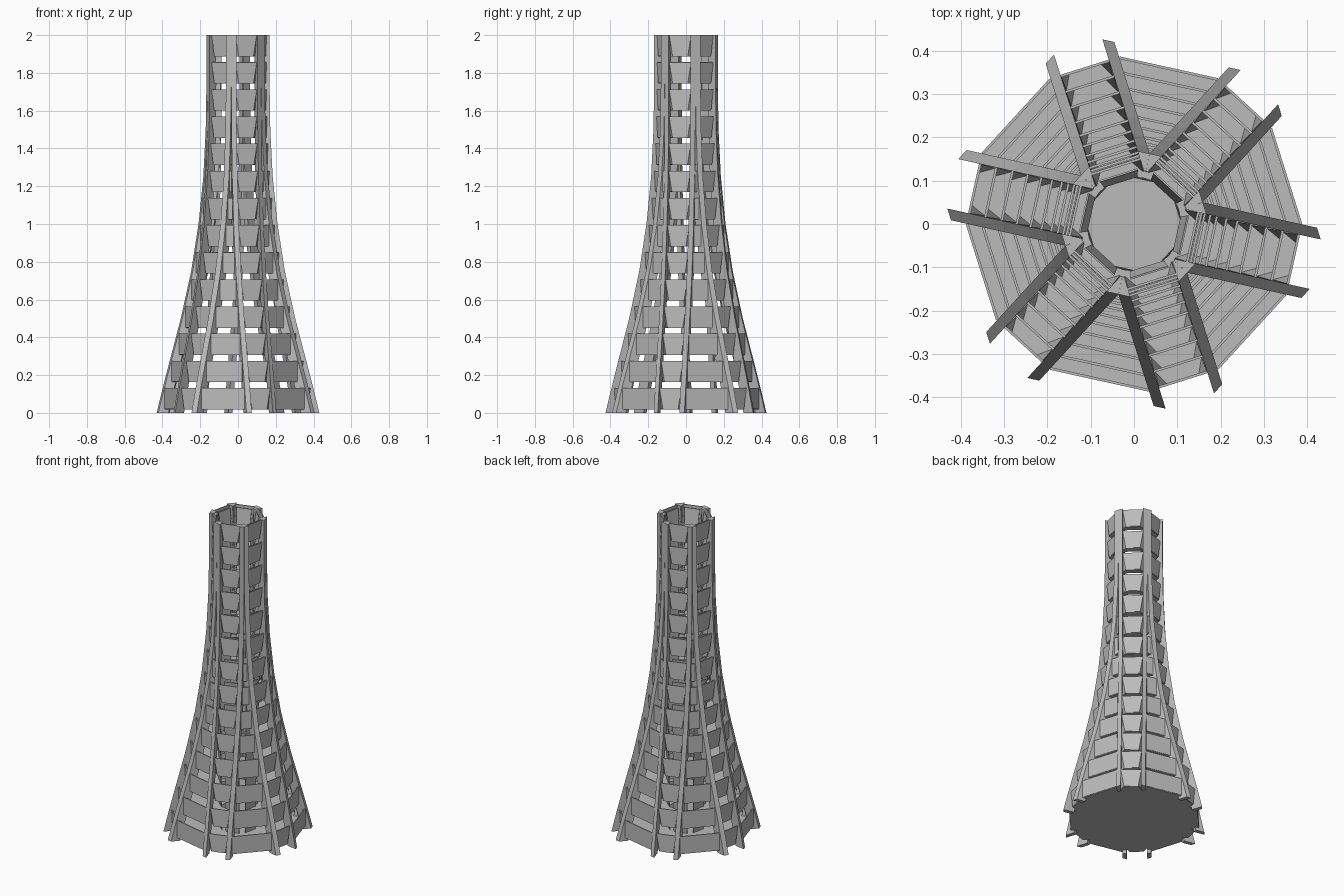
import bpy, bmesh
from math import radians, cos, sin, tan, hypot

cube = bpy.data.objects.get("Cube")
if cube:
    bpy.data.objects.remove(cube, do_unlink=True)

grey = bpy.data.materials.new("concrete grey")
grey.use_nodes = True
grey.diffuse_color = (0.5, 0.5, 0.5, 1)
grey.node_tree.nodes["Principled BSDF"].inputs["Base Color"].default_value = (0.5, 0.5, 0.5, 1)

SIDES, START = 6, 47.5
T_IN, T_OUT, T_LOW = 0.0585, 0.083, 0.04   # rib faces and narrow panel bottom
ROWS, PITCH, PANEL = 14, 0.1437, 0.11
HOLE = 0.108
PROFILE = [(0, .414), (.125, .383), (.25, .35), (.5, .283), (.75, .227), (1, .187),
           (1.25, .161), (1.5, .148), (1.75, .144), (2, .144)]


def reach(z):
    """Distance of the rib's outer edge from the axis at height z."""
    for (z0, s0), (z1, s1) in zip(PROFILE, PROFILE[1:]):
        if z <= z1:
            return s0 + (s1 - s0) * (z - z0) / (z1 - z0)
    return PROFILE[-1][1]


def place(side, s, t, z):
    """Point in the frame of one bay: s outwards, t sideways."""
    a = radians(START + side * 360 / SIDES)
    return (s * cos(a) - t * sin(a), s * sin(a) + t * cos(a), z)


def finish(bm, name, thickness=0):
    bmesh.ops.remove_doubles(bm, verts=bm.verts, dist=1e-5)
    bmesh.ops.recalc_face_normals(bm, faces=bm.faces)
    mesh = bpy.data.meshes.new(name)
    bm.to_mesh(mesh)
    bm.free()
    mesh.materials.append(grey)
    obj = bpy.data.objects.new(name, mesh)
    bpy.context.collection.objects.link(obj)
    if thickness:
        mod = obj.modifiers.new("Thickness", "SOLIDIFY")
        mod.thickness = thickness
        mod.offset = 0


def add_face(bm, points):
    return bm.faces.new([bm.verts.new(p) for p in points])


# Curved ribs, two per bay, joining in pairs towards the top
bevel = (T_OUT - T_IN) * tan(radians(30))
for side in range(SIDES):
    for sign, label in ((1, "a"), (-1, "b")):
        bm = bmesh.new()
        loops = []
        for i in range(17):
            z = i / 8
            z = min(z, 2)
            s = reach(z)
            depth = 0.035 + 0.02 * (1 - z / 2)
            ring = [(s + bevel, T_IN), (s, T_OUT), (s - depth, T_OUT), (s - depth, T_IN)]
            if s - depth < T_OUT / tan(radians(30)):
                # stop at the joint plane shared with the neighbouring rib
                ring[2] = (s - depth, min(T_OUT, (s - depth) * tan(radians(30))))
            loops.append([bm.verts.new(place(side, p, sign * t, z)) for p, t in ring])
        for low, high in zip(loops, loops[1:]):
            for j in range(4):
                n = (j + 1) % 4
                bm.faces.new((low[j], low[n], high[n], high[j]))
        bm.faces.new(loops[0])
        bm.faces.new(loops[-1])
        finish(bm, f"rib_{side + 1}{label}")

# Storeys: floor, tapered bay parapets, and parapets inside the rib forks
for row in range(ROWS):
    top = 2 - PITCH * (ROWS - 1 - row)
    low = top - PANEL
    s = reach(top) - 0.005
    d = min(0.035, (s - 0.1) * 0.75)
    corner = min(T_OUT, s * tan(radians(30)))
    forked = s * tan(radians(30)) - T_OUT > 0.006

    floor = bmesh.new()
    outline = []
    for side in range(SIDES):
        for p, t in ((s, -corner), (s - d, -T_IN), (s, -T_LOW),
                     (s, T_LOW), (s - d, T_IN), (s, corner)):
            outline.append(place(side, p, t, low))
    inner = []
    for x, y, z in outline:
        k = HOLE / hypot(x, y)
        inner.append((x * k, y * k, z))
    for i in range(len(outline)):
        n = (i + 1) % len(outline)
        if hypot(outline[i][0] - outline[n][0], outline[i][1] - outline[n][1]) > 1e-4:
            add_face(floor, (outline[i], outline[n], inner[n], inner[i]))
    if row == 0:
        add_face(floor, inner)
    finish(floor, f"floor_{row + 1}", 0.006)

    walls = bmesh.new()
    for side in range(SIDES):
        add_face(walls, [place(side, s, t, z) for t, z in
                         ((-T_LOW, low), (T_LOW, low), (T_IN, top), (-T_IN, top))])
        for sign in (1, -1):
            add_face(walls, [place(side, s, sign * T_IN, top),
                             place(side, s, sign * T_LOW, low),
                             place(side, s - d, sign * T_IN, low)])
        if forked:
            a, b = (side, T_OUT), ((side + 1) % SIDES, -T_OUT)
            add_face(walls, [place(a[0], s, a[1], low), place(b[0], s, b[1], low),
                             place(b[0], s, b[1], top), place(a[0], s, a[1], top)])
    finish(walls, f"parapet_{row + 1}", 0.006)

    # Leaning guards around the central shaft
    guards = bmesh.new()
    for side in range(SIDES):
        add_face(guards, [place(side, 0.103, -T_LOW, low), place(side, 0.103, T_LOW, low),
                          place(side, 0.118, T_LOW + 0.006, top - 0.01),
                          place(side, 0.118, -T_LOW - 0.006, top - 0.01)])
    finish(guards, f"shaft_guard_{row + 1}", 0.004)
